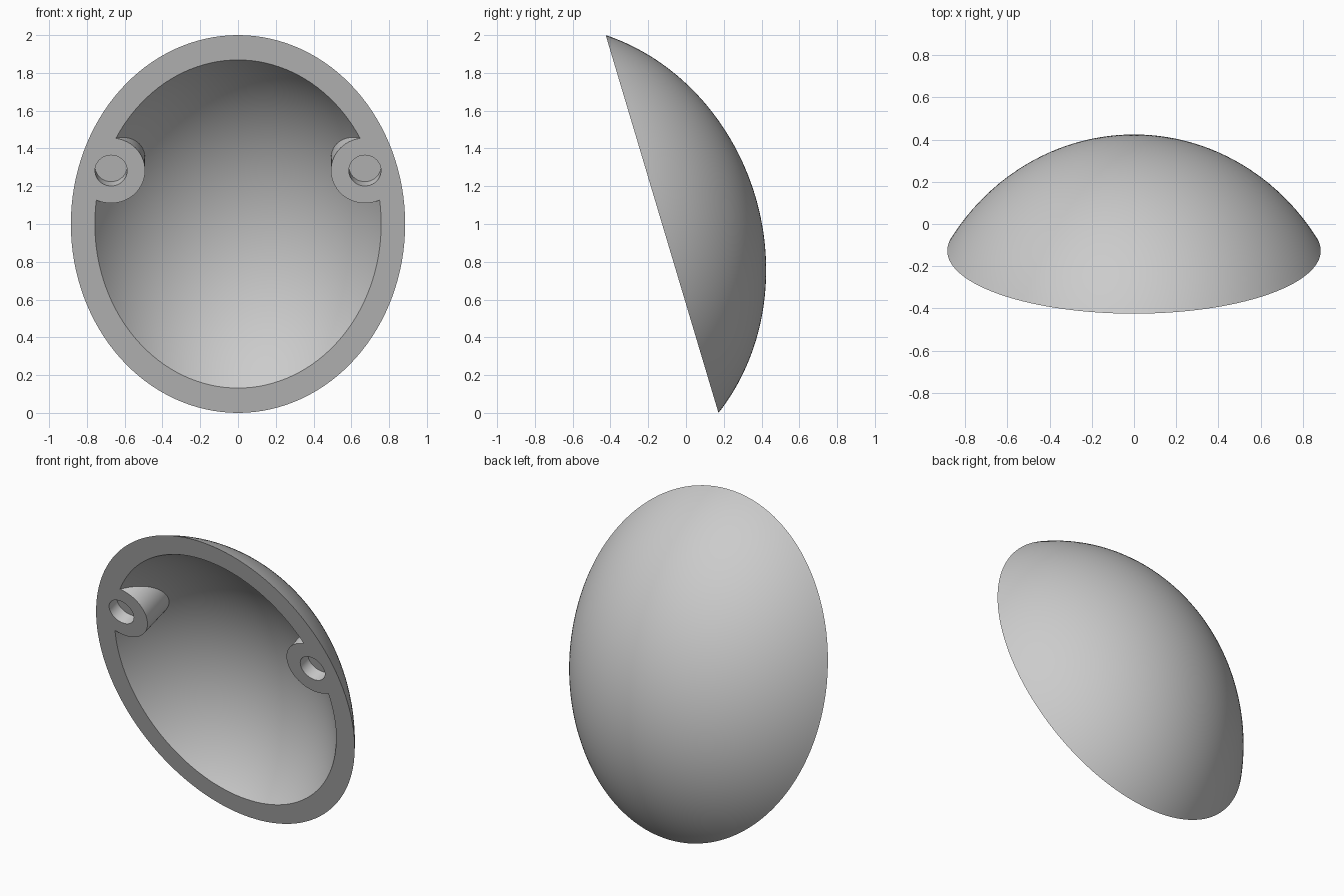
import bpy, bmesh, math
from mathutils import Matrix

if "Cube" in bpy.data.objects:
    bpy.data.objects.remove(bpy.data.objects["Cube"], do_unlink=True)

SEGMENTS, RINGS = 128, 32

grey = bpy.data.materials.new("light grey")
grey.use_nodes = True
colour = (0.6, 0.6, 0.6, 1)
grey.diffuse_color = colour
grey.node_tree.nodes["Principled BSDF"].inputs["Base Color"].default_value = colour


def add_object(name, bm):
    bmesh.ops.recalc_face_normals(bm, faces=bm.faces)
    mesh = bpy.data.meshes.new(name)
    bm.to_mesh(mesh)
    bm.free()
    mesh.materials.append(grey)
    ob = bpy.data.objects.new(name, mesh)
    bpy.context.collection.objects.link(ob)
    return ob


def dome(name, half_width, half_length, depth, k, lip=0):
    """Ellipsoid cap hanging below z = 0, closed by a flat lid at height lip."""
    bm = bmesh.new()
    edge = math.sqrt(k * k - 1)
    reach = math.asin(1 / k)
    rows = []
    for i in range(1, RINGS + 1):
        a = reach * i / RINGS
        rows.append((k * math.sin(a), -depth * (k * math.cos(a) - edge) / (k - edge)))
    if lip:
        rows.append((1, lip))
    loops = []
    for r, z in rows:
        loops.append([bm.verts.new((half_width * r * math.cos(t), half_length * r * math.sin(t), z))
                      for t in (2 * math.pi * j / SEGMENTS for j in range(SEGMENTS))])
    pole = bm.verts.new((0, 0, -depth))
    for j in range(SEGMENTS):
        n = (j + 1) % SEGMENTS
        bm.faces.new((pole, loops[0][j], loops[0][n]))
        for a, b in zip(loops, loops[1:]):
            bm.faces.new((a[j], b[j], b[n], a[n]))
    bm.faces.new(loops[-1])
    return add_object(name, bm)


def cylinder(name, x, y, radius, bottom, top):
    bm = bmesh.new()
    bmesh.ops.create_cone(bm, cap_ends=True, segments=64, radius1=radius, radius2=radius,
                          depth=top - bottom,
                          matrix=Matrix.Translation((x, y, (top + bottom) / 2)))
    return add_object(name, bm)


def subtract(target, cutter):
    mod = target.modifiers.new("cut", "BOOLEAN")
    mod.operation, mod.solver, mod.object = "DIFFERENCE", "EXACT", cutter
    bpy.context.view_layer.objects.active = target
    bpy.ops.object.modifier_apply(modifier=mod.name)
    bpy.data.objects.remove(cutter, do_unlink=True)


# Half-egg shell and the hollow inside it
shell = dome("half_egg_shell", 0.885, 1.0436, 0.515, 1.18)
cavity = dome("cavity_cutter", 0.758, 0.9065, 0.407, 1.24, lip=0.1)

# Side bosses stay solid inside the hollow
for side in (-1, 1):
    subtract(cavity, cylinder("boss", side * 0.672, 0.295, 0.18, -0.8, 0.3))
subtract(shell, cavity)

# Shallow round sockets in the bosses
for side in (-1, 1):
    subtract(shell, cylinder("socket_cutter", side * 0.672, 0.295, 0.085, -0.08, 0.2))

# Lean the open rim forward and stand the shell on the ground
tilt = math.atan2(0.597, 2)
shell.data.transform(Matrix.Translation((0, -0.1265, 1)) @ Matrix.Rotation(math.pi / 2 + tilt, 4, "X"))

bpy.ops.object.select_all(action="DESELECT")
shell.select_set(True)
bpy.context.view_layer.objects.active = shell
bpy.ops.object.shade_smooth_by_angle(angle=math.radians(30))
